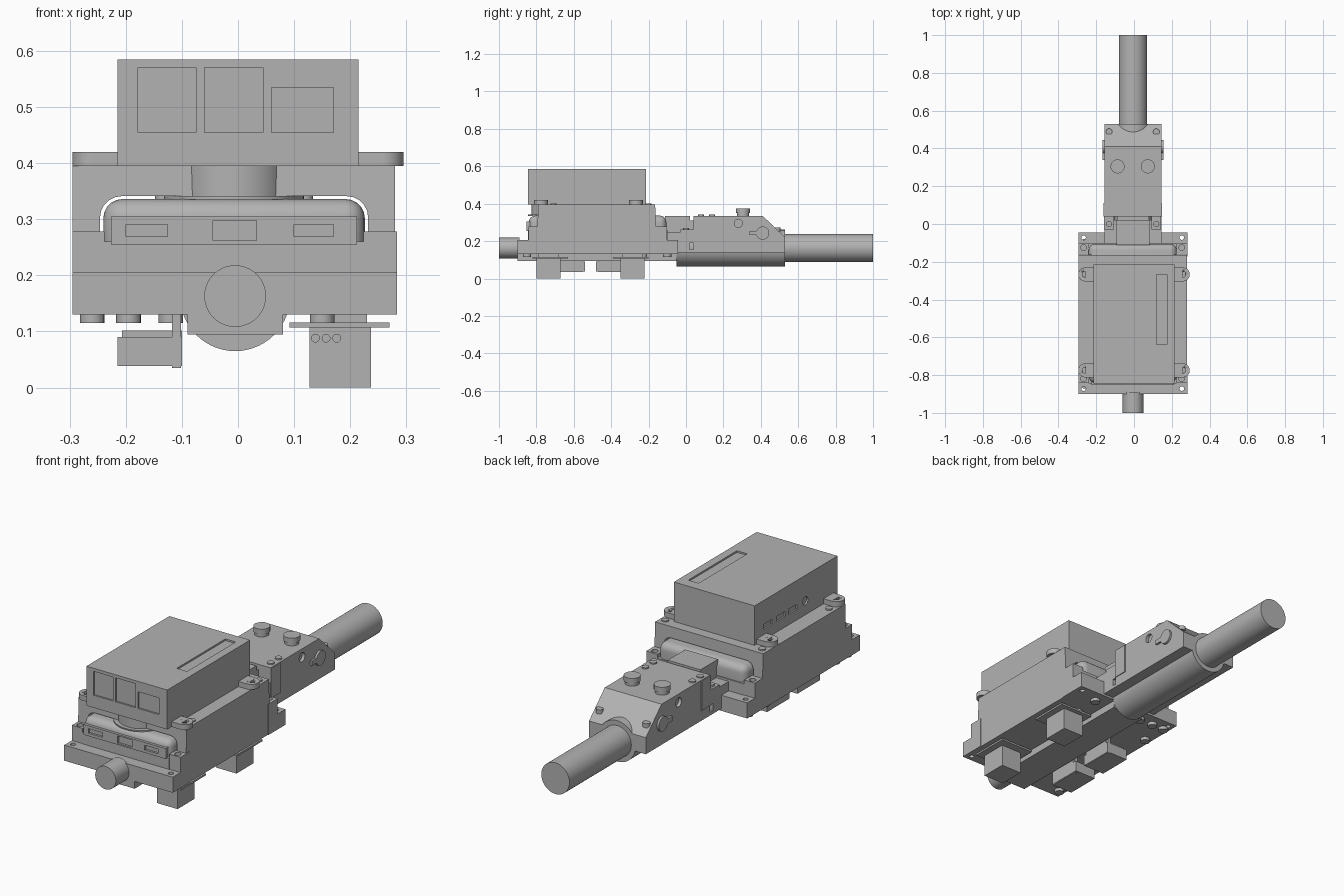
import bpy, bmesh
from mathutils import Matrix, Vector
from math import pi, radians

cube = bpy.data.objects.get("Cube")
if cube:
    bpy.data.objects.remove(cube, do_unlink=True)

grey = bpy.data.materials.new("plain grey")
grey.use_nodes = True
GREY = (0.45, 0.45, 0.45, 1)
grey.diffuse_color = GREY
grey.node_tree.nodes["Principled BSDF"].inputs["Base Color"].default_value = GREY

CX = -0.007  # mid-plane of the casing
SIDES = ((-1, "right"), (1, "left"))
TURN = {"x": Matrix.Rotation(pi / 2, 4, "Y"), "y": Matrix.Rotation(pi / 2, 4, "X"), "z": Matrix()}


def finish(name, bm, smooth=False):
    bmesh.ops.recalc_face_normals(bm, faces=bm.faces)
    mesh = bpy.data.meshes.new(name)
    bm.to_mesh(mesh)
    bm.free()
    mesh.materials.append(grey)
    ob = bpy.data.objects.new(name, mesh)
    bpy.context.collection.objects.link(ob)
    if smooth:
        bpy.ops.object.select_all(action="DESELECT")
        ob.select_set(True)
        bpy.context.view_layer.objects.active = ob
        bpy.ops.object.shade_smooth_by_angle(angle=radians(35))
    return ob


def box(name, x, y, z, bevel=0):
    bm = bmesh.new()
    bmesh.ops.create_cube(bm, size=1)
    for v in bm.verts:
        v.co = [(a + b) / 2 + c * (b - a) for (a, b), c in zip((x, y, z), v.co)]
    if bevel:
        bmesh.ops.bevel(bm, geom=list(bm.edges), offset=bevel, segments=5, profile=0.5, affect="EDGES")
    return finish(name, bm, bevel > 0)


def cyl(name, centre, r, depth, axis="z", sides=40):
    bm = bmesh.new()
    bmesh.ops.create_cone(bm, cap_ends=True, segments=sides, radius1=r, radius2=r, depth=depth,
                          matrix=Matrix.Translation(centre) @ TURN[axis])
    return finish(name, bm, True)


def prism(name, profile, x):
    """Side outline in (y, z), extruded across x."""
    bm = bmesh.new()
    face = bm.faces.new([bm.verts.new((x[0], y, z)) for y, z in profile])
    new = bmesh.ops.extrude_face_region(bm, geom=[face])["geom"]
    bmesh.ops.translate(bm, vec=(x[1] - x[0], 0, 0), verts=[v for v in new if isinstance(v, bmesh.types.BMVert)])
    return finish(name, bm)


def cut(ob, cutters):
    bpy.context.view_layer.objects.active = ob
    for c in cutters:
        m = ob.modifiers.new("cut", "BOOLEAN")
        m.operation, m.object, m.solver = "DIFFERENCE", c, "EXACT"
        bpy.ops.object.modifier_apply(modifier=m.name)
        bpy.data.objects.remove(c, do_unlink=True)


# Main casing with a rounded tunnel for the tray
L, R = -0.295, 0.28
casing = prism("main_casing", [(-0.8, 0.13), (-0.155, 0.13), (-0.165, 0.395), (-0.79, 0.395)], (L, R))
cut(casing, [box("tunnel", (-0.246, 0.232), (-1, 0.1), (0.2, 0.341), 0.038)])
box("tray", (-0.24, 0.226), (-0.84, -0.105), (0.2, 0.336), 0.034)
tray_lip = box("tray_front_panel", (-0.226, 0.212), (-0.852, -0.83), (0.255, 0.305))
cut(tray_lip, [box("slot", (x - w, x + w), (-0.9, -0.842), (0.28 - h, 0.28 + h))
               for x, w, h in ((-0.163, 0.037, 0.011), (-0.006, 0.039, 0.018), (0.135, 0.035, 0.011))])
cyl("turntable", (-0.007, -0.73, 0.367), 0.097, 0.056)
cyl("turntable_flange", (-0.007, -0.72, 0.338), 0.125, 0.006)

# Stepped ends: low wall, shelf, corner tabs and posts
for s, end in ((-1, "front"), (1, "rear")):
    def span(a, b):
        return tuple(sorted((-0.472 + s * a, -0.472 + s * b)))
    box(end + "_low_wall", (-0.238, 0.224), span(0.3, 0.428), (0.13, 0.205))
    box(end + "_shelf", (-0.238, 0.224), span(0.3, 0.372), (0.13, 0.26))
    for k, side in SIDES:
        x = (L, -0.238) if k < 0 else (0.224, R + 0.003)
        tab = box(f"{end}_{side}_corner_tab", x, span(0.365, 0.428), (0.13, 0.205))
        cut(tab, [cyl("hole", (CX + k * 0.26, -0.472 + s * 0.4, 0.16), 0.012, 0.3, sides=20)])
        post = box(f"{end}_{side}_post", x, span(0.3, 0.37), (0.13, 0.278))
        cut(post, [cyl("hole", (CX + k * 0.26, -0.472 + s * 0.347, 0.278), 0.015, 0.03, sides=20)])

# Upper electronics box with recessed windows
upper = box("upper_box", (-0.215, 0.215), (-0.845, -0.215), (0.395, 0.585))
windows = [box("window", x, (-0.9, -0.837), (0.455, top))
           for x, top in (((-0.178, -0.075), 0.57), ((-0.06, 0.045), 0.57), ((0.06, 0.17), 0.535))]
ports = [box("port", (-0.3, -0.207), (y - 0.033, y + 0.033), (0.445, 0.47)) for y in (-0.315, -0.415, -0.505)]
ports.append(cyl("round_port", (-0.215, -0.6, 0.462), 0.02, 0.016, "x"))
cut(upper, windows + ports + [box("top_slot", (0.12, 0.175), (-0.637, -0.267), (0.577, 0.7))])

# Mounting ears and bolts on the casing top
for k, side in SIDES:
    for y, end in ((-0.775, "front"), (-0.267, "rear")):
        x = k * 0.258
        box(f"{end}_{side}_ear", tuple(sorted((k * 0.2, x))), (y - 0.037, y + 0.037), (0.395, 0.42))
        ear = cyl(f"{end}_{side}_ear_tip", (x, y, 0.4075), 0.037, 0.025)
        cut(ear, [cyl("hole", (x, y, 0.42), 0.016, 0.03, sides=20)])
        cyl(f"{end}_{side}_bolt", (CX + k * 0.258, y + 0.066, 0.397), 0.016, 0.008, sides=20)

# Underside spine, barrel and feet
box("under_spine", (-0.09, 0.08), (-0.9, -0.05), (0.095, 0.2))
cyl("front_barrel", (-0.005, -0.945, 0.163), 0.055, 0.11, "y")
for y in (-0.85, -0.76, -0.23, -0.1):
    for x in (-0.26, -0.195, -0.12, 0.15):
        if x in (-0.26, 0.15) or y > -0.2:
            cyl("under_foot", (x, y, 0.123), 0.022, 0.016, sides=20)

# Tall connectors on the left, shallow ones on the right
for s, end in ((-1, "front"), (1, "rear")):
    def place(a, b):
        return tuple(sorted((-0.51 + s * a, -0.51 + s * b)))
    box(end + "_left_plate", (0.092, 0.27), place(0.12, 0.31), (0.107, 0.116))
    box(end + "_left_riser", (0.13, 0.23), place(0.17, 0.28), (0.1, 0.132))
    tall = box(end + "_left_connector", (0.127, 0.237), place(0.16, 0.288), (0, 0.11))
    if s < 0:
        cut(tall, [cyl("pin_hole", (x, -0.8, 0.088), 0.007, 0.02, "y", 16) for x in (0.138, 0.157, 0.176)])
    box(end + "_right_connector", (-0.215, -0.1), place(0.03, 0.2), (0.038, 0.09))
    box(end + "_right_connector_cap", (-0.207, -0.1), place(0.05, 0.19), (0.085, 0.102))
    box(end + "_right_flange", (-0.118, -0.102), place(0.04, 0.2), (0.035, 0.132))

# Rear head with sloped back and round belly
X0, X1 = -0.157, 0.145
head = prism("rear_head", [(0.04, 0.15), (0.53, 0.15), (0.53, 0.22), (0.41, 0.335), (0.04, 0.335)], (X0, X1))
cut(head, [cyl("side_hole", (x, 0.28, 0.295), 0.022, 0.03, "x", 24) for x in (X0, X1)])
cyl("belly_tube", (-0.005, 0.24, 0.163), 0.098, 0.58, "y", 56)
box("belly_skirt", (X0, X1), (-0.045, 0.53), (0.14, 0.155))
cyl("rear_cable", (-0.005, 0.74, 0.163), 0.075, 0.52, "y", 48)
box("neck_base", (X0, X1), (-0.11, 0.02), (0.15, 0.25))
box("neck_link", (-0.09, 0.08), (-0.11, 0.05), (0.2, 0.31))
box("neck_plate", (-0.092, 0.082), (-0.112, 0.022), (0.307, 0.335))
for k, side in SIDES:
    x = CX + k * 0.125
    box(side + "_neck_lug", (x - 0.026, x + 0.026), (-0.03, 0.045), (0.19, 0.262))
    cyl(side + "_lug_bolt", (x, 0.0, 0.265), 0.016, 0.012, sides=20)
    edge = X0 if k < 0 else X1
    box(side + "_cheek", (edge - 0.004, edge + 0.004), (0.04, 0.11), (0.19, 0.333))
    cyl(side + "_pivot", (edge, 0.41, 0.243), 0.035, 0.02, "x", 32)
    box(side + "_pivot_key", (edge - 0.01, edge + 0.01), (0.34, 0.39), (0.232, 0.254))
    for y in (0.08, 0.14):
        cyl(side + "_head_bolt", (x, y, 0.337), 0.016, 0.008, sides=20)
    cyl(side + "_slope_bolt", (x, 0.488, 0.262), 0.017, 0.02, sides=20)
    bx = CX + k * 0.08
    cyl(side + "_button_collar", (bx, 0.305, 0.345), 0.032, 0.03)
    cyl(side + "_button", (bx, 0.305, 0.362), 0.037, 0.025)
